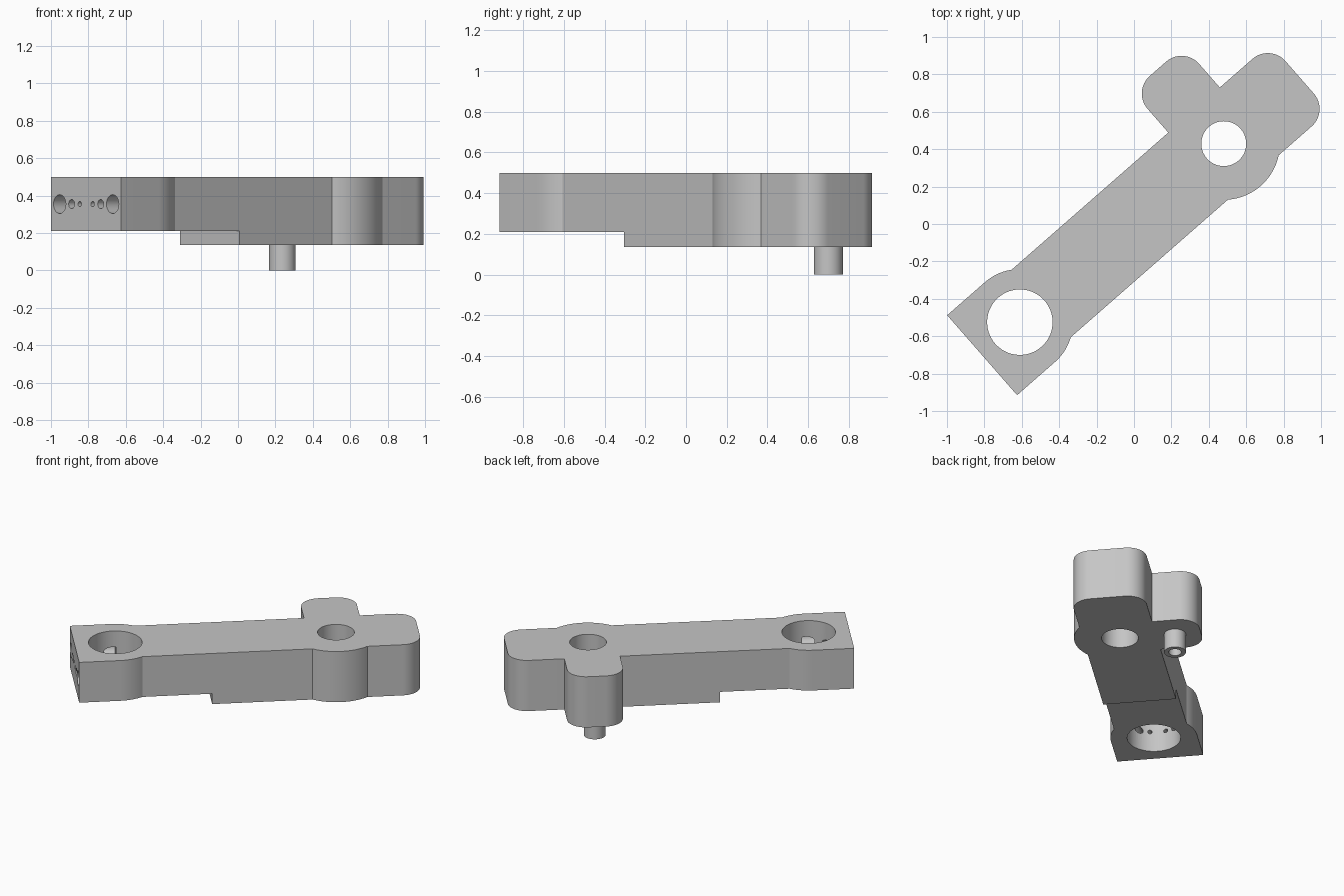
import bpy, bmesh, math
from mathutils import Matrix

cube = bpy.data.objects.get("Cube")
if cube:
    bpy.data.objects.remove(cube, do_unlink=True)

ANGLE = math.radians(41.2)   # heading of the arm
MID = 0.007                  # arm centreline offset
HALF = 0.24                  # arm half width
TOP, LOW, STEP = 0.5, 0.135, 0.21
BORE, PIVOT = -0.805, 0.644  # hole positions along the arm

grey = bpy.data.materials.new("satin_grey")
grey.use_nodes = True
grey.diffuse_color = (0.56, 0.56, 0.56, 1)
grey.node_tree.nodes["Principled BSDF"].inputs["Base Color"].default_value = (0.56, 0.56, 0.56, 1)


def finish(name, bm):
    mesh = bpy.data.meshes.new(name)
    bmesh.ops.recalc_face_normals(bm, faces=bm.faces)
    bm.to_mesh(mesh)
    bm.free()
    mesh.materials.append(grey)
    obj = bpy.data.objects.new(name, mesh)
    bpy.context.collection.objects.link(obj)
    return obj


def arc(cx, cy, r, start, end, n=16):
    angles = [math.radians(start + (end - start) * i / n) for i in range(n + 1)]
    return [(cx + r * math.cos(a), cy + r * math.sin(a)) for a in angles]


def prism(name, outline, z0, z1):
    bm = bmesh.new()
    face = bm.faces.new([bm.verts.new((x, y, z0)) for x, y in outline])
    new = bmesh.ops.extrude_face_region(bm, geom=[face])["geom"]
    verts = [v for v in new if isinstance(v, bmesh.types.BMVert)]
    bmesh.ops.translate(bm, verts=verts, vec=(0, 0, z1 - z0))
    return finish(name, bm)


def disc(x, y, r, n=64):
    return arc(x, y, r, 0, 360, n)[:-1]


def rod_along_arm(name, y, z, r, x0, x1):
    bm = bmesh.new()
    turn = Matrix.Translation(((x0 + x1) / 2, y, z)) @ Matrix.Rotation(math.pi / 2, 4, 'Y')
    bmesh.ops.create_cone(bm, cap_ends=True, segments=32, radius1=r, radius2=r,
                          depth=x1 - x0, matrix=turn)
    return finish(name, bm)


def cut(target, cutter):
    mod = target.modifiers.new("cut", 'BOOLEAN')
    mod.operation, mod.solver, mod.object = 'DIFFERENCE', 'EXACT', cutter
    bpy.context.view_layer.objects.active = target
    bpy.ops.object.modifier_apply(modifier=mod.name)


# Outline, anticlockwise: clamp pad, arm, pivot bulge, head, side lobe, arm
PAD, BULGE, R = 0.284, 0.3, 0.125
END, LOBE0, LOBE1, LOBE_TOP = 1.183, 0.46, 0.826, 0.54
pad_a = math.degrees(math.asin(HALF / PAD))
bul_a = math.degrees(math.asin(HALF / BULGE))
outline = [(-1.073, MID + PAD), (-1.073, MID - PAD)]
outline += arc(BORE, MID, PAD, 270, 360 - pad_a)
outline += arc(PIVOT, MID, BULGE, 180 + bul_a, 360 - bul_a, 24)
outline += arc(END - R, MID - HALF + R, R, -90, 0)
outline += arc(END - R, MID + HALF - R, R, 0, 90)
outline += [(LOBE1, MID + HALF)]
outline += arc(LOBE1 - R, LOBE_TOP - R, R, 0, 90)
outline += arc(LOBE0 + R, LOBE_TOP - R, R, 90, 180)
outline += [(LOBE0, MID + HALF)]
outline += arc(BORE, MID, PAD, pad_a, 90)
arm = prism("crank_arm", outline, LOW, TOP)

# Locating pin under the side lobe
PIN = (0.639, 0.37)
pin = prism("locating_pin", disc(*PIN, 0.071, 32), 0, LOW + 0.005)

# Raised underside, vertical bores and pin bore
relief = prism("relief_cutter", [(-2, -1), (-0.195, -1), (-0.195, 1), (-2, 1)], -0.5, STEP)
clamp_bore = prism("clamp_bore_cutter", disc(BORE, MID, 0.175), -0.5, 1)
pivot_bore = prism("pivot_bore_cutter", disc(PIVOT, MID, 0.12), -0.5, 1)
pin_bore = prism("pin_bore_cutter", disc(*PIN, 0.042, 32), -0.1, 0.25)
cutters = [relief, clamp_bore, pivot_bore, pin_bore]

# Mirrored holes in the end face: two bolts, four small passages
for side in (-1, 1):
    for offset, radius, stop in ((0.215, 0.05, -0.78), (0.118, 0.024, BORE), (0.052, 0.014, BORE)):
        cutters.append(rod_along_arm("end_hole_cutter", MID + side * offset, 0.355, radius, -1.3, stop))

for cutter in cutters:
    cut(arm, cutter)
cut(pin, pin_bore)
for cutter in cutters:
    bpy.data.objects.remove(cutter, do_unlink=True)

# Swing the parts to the heading and smooth the curved walls
for obj in (arm, pin):
    obj.data.transform(Matrix.Rotation(ANGLE, 4, 'Z'))
    bpy.ops.object.select_all(action='DESELECT')
    obj.select_set(True)
    bpy.context.view_layer.objects.active = obj
    bpy.ops.object.shade_smooth_by_angle(angle=math.radians(30))
